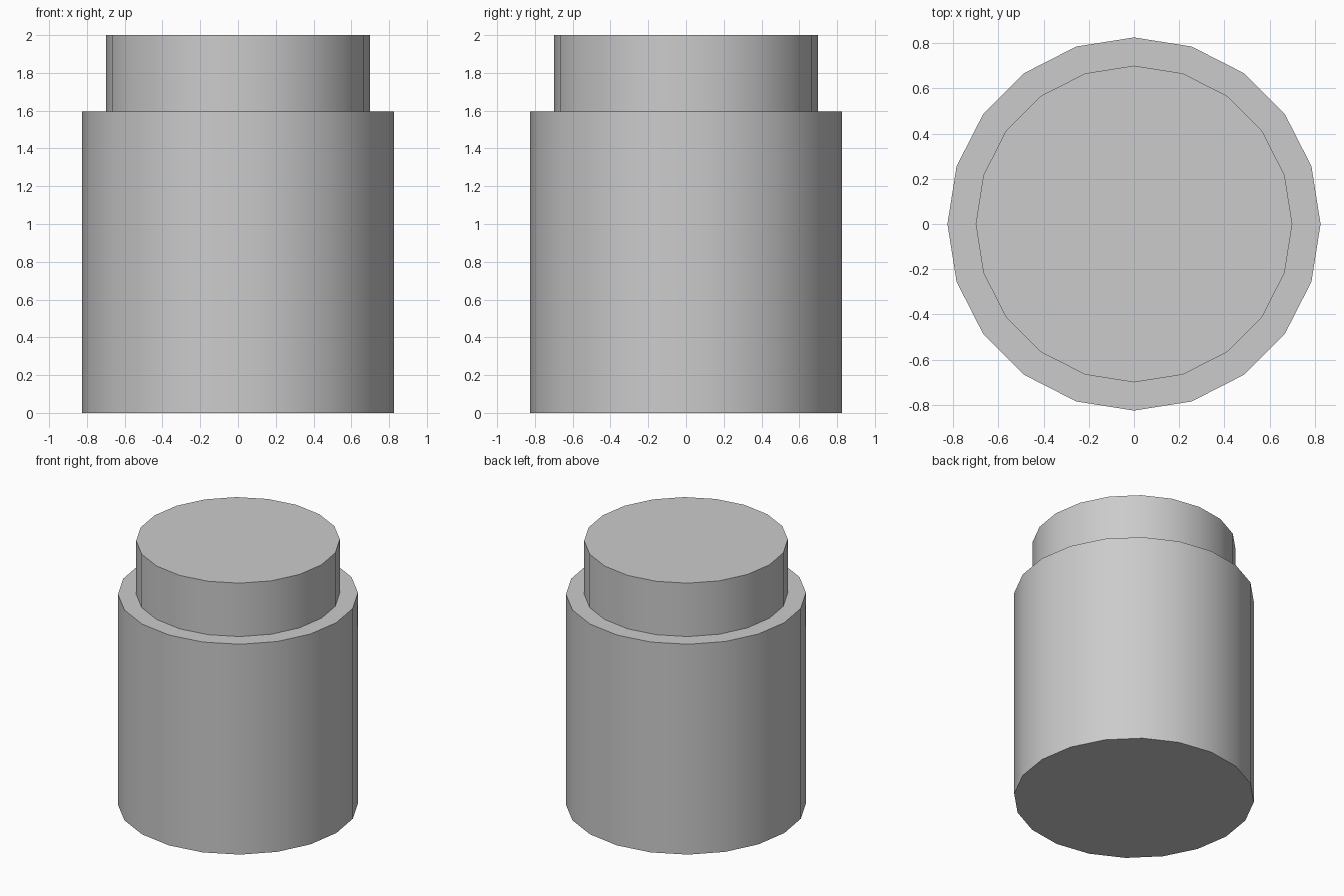
import bpy
import math

if "Cube" in bpy.data.objects:
    bpy.data.objects.remove(bpy.data.objects["Cube"])

SIDES = 20


def lathe(name, profile):
    """Turn a (radius, height) profile into a closed, capped solid."""
    verts = [(r * math.cos(math.tau * i / SIDES), r * math.sin(math.tau * i / SIDES), z)
             for r, z in profile for i in range(SIDES)]
    faces = [list(reversed(range(SIDES)))]  # bottom cap
    for ring in range(len(profile) - 1):
        a, b = ring * SIDES, (ring + 1) * SIDES
        for i in range(SIDES):
            j = (i + 1) % SIDES
            faces.append((a + i, a + j, b + j, b + i))
    top = (len(profile) - 1) * SIDES
    faces.append(list(range(top, top + SIDES)))  # top cap

    mesh = bpy.data.meshes.new(name)
    mesh.from_pydata(verts, [], faces)
    mesh.update()
    obj = bpy.data.objects.new(name, mesh)
    bpy.context.collection.objects.link(obj)
    bpy.context.view_layer.objects.active = obj
    obj.select_set(True)
    bpy.ops.object.shade_smooth_by_angle(angle=math.radians(30))
    return obj


# Wide jar body, flat shoulder and narrower neck in one closed surface
lathe("stepped_jar", [(0.825, 0), (0.825, 1.595), (0.70, 1.595), (0.70, 2.0)])
